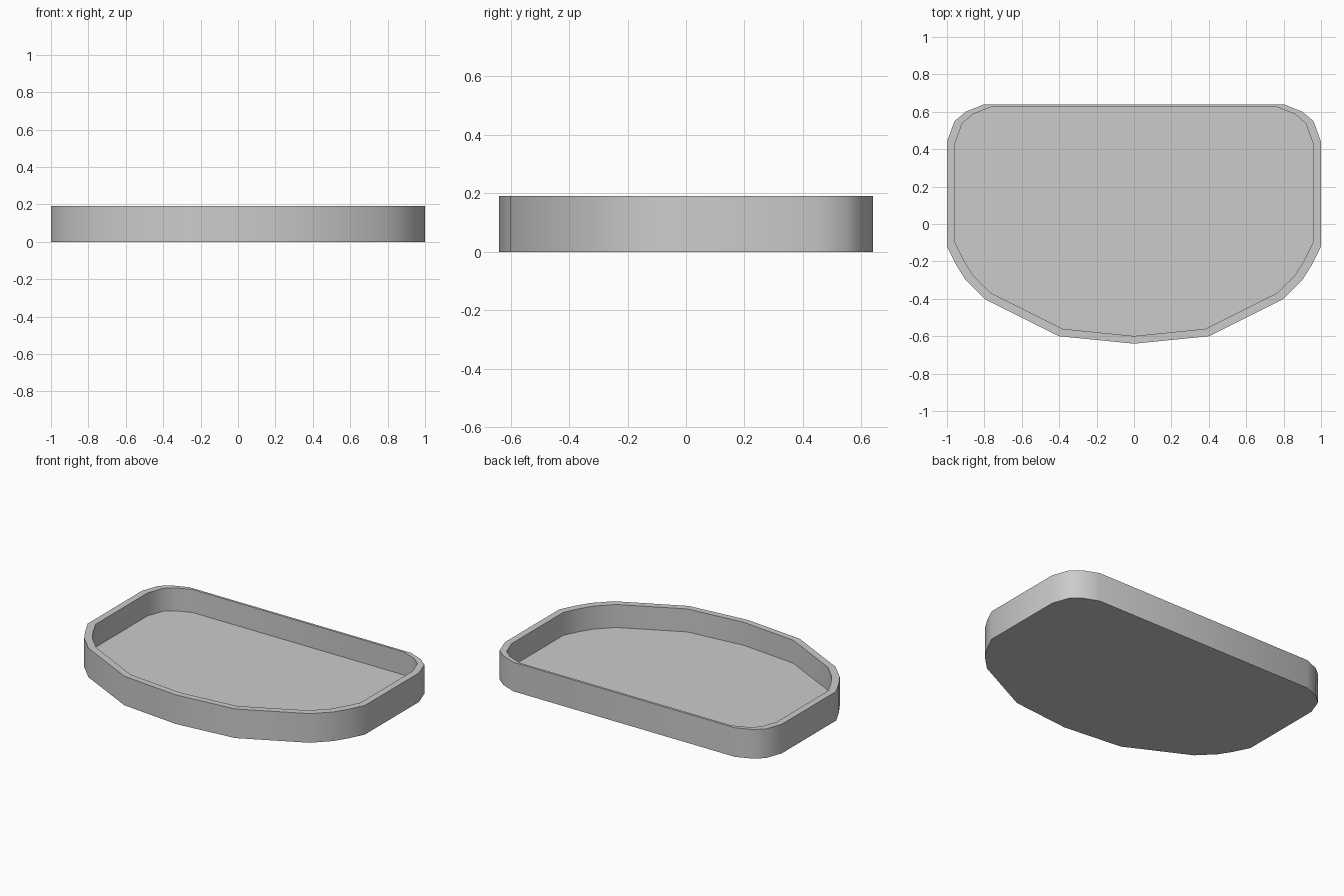
import bpy, bmesh, math

cube = bpy.data.objects.get("Cube")
if cube:
    bpy.data.objects.remove(cube, do_unlink=True)

HEIGHT, FLOOR = 0.19, 0.04
INSET, SHIFT = 0.956, 0.013

# Left half of the outline, from front centre round to the back
half = [(0, -0.64), (0.4, -0.6), (0.8, -0.4), (0.9, -0.3), (0.95, -0.22),
        (1, -0.12), (1, 0.44), (0.96, 0.55), (0.9, 0.6), (0.8, 0.64)]
outline = half + [(-x, y) for x, y in reversed(half[1:])]
inner = [(x * INSET, y * INSET + SHIFT) for x, y in outline]

bm = bmesh.new()


def ring(points, z):
    return [bm.verts.new((x, y, z)) for x, y in points]


def bridge(a, b):
    for i in range(len(a)):
        j = (i + 1) % len(a)
        bm.faces.new((a[i], a[j], b[j], b[i]))


# Outer wall, rim, inner wall, then underside and recessed floor
rings = [ring(outline, 0), ring(outline, HEIGHT),
         ring(inner, HEIGHT), ring(inner, FLOOR)]
for low, high in zip(rings, rings[1:]):
    bridge(low, high)
bm.faces.new(list(reversed(rings[0])))
bm.faces.new(rings[-1])
bmesh.ops.recalc_face_normals(bm, faces=bm.faces[:])

mesh = bpy.data.meshes.new("tray")
bm.to_mesh(mesh)
bm.free()
tray = bpy.data.objects.new("tray", mesh)
bpy.context.collection.objects.link(tray)

# Plain grey material
grey = bpy.data.materials.new("light_grey")
grey.use_nodes = True
colour = (0.6, 0.6, 0.6, 1)
grey.diffuse_color = colour
for node in grey.node_tree.nodes:
    if node.type == "BSDF_PRINCIPLED":
        node.inputs["Base Color"].default_value = colour
mesh.materials.append(grey)

# Smooth walls, crisp rim
bpy.ops.object.select_all(action="DESELECT")
tray.select_set(True)
bpy.context.view_layer.objects.active = tray
bpy.ops.object.shade_smooth_by_angle(angle=math.radians(40))
